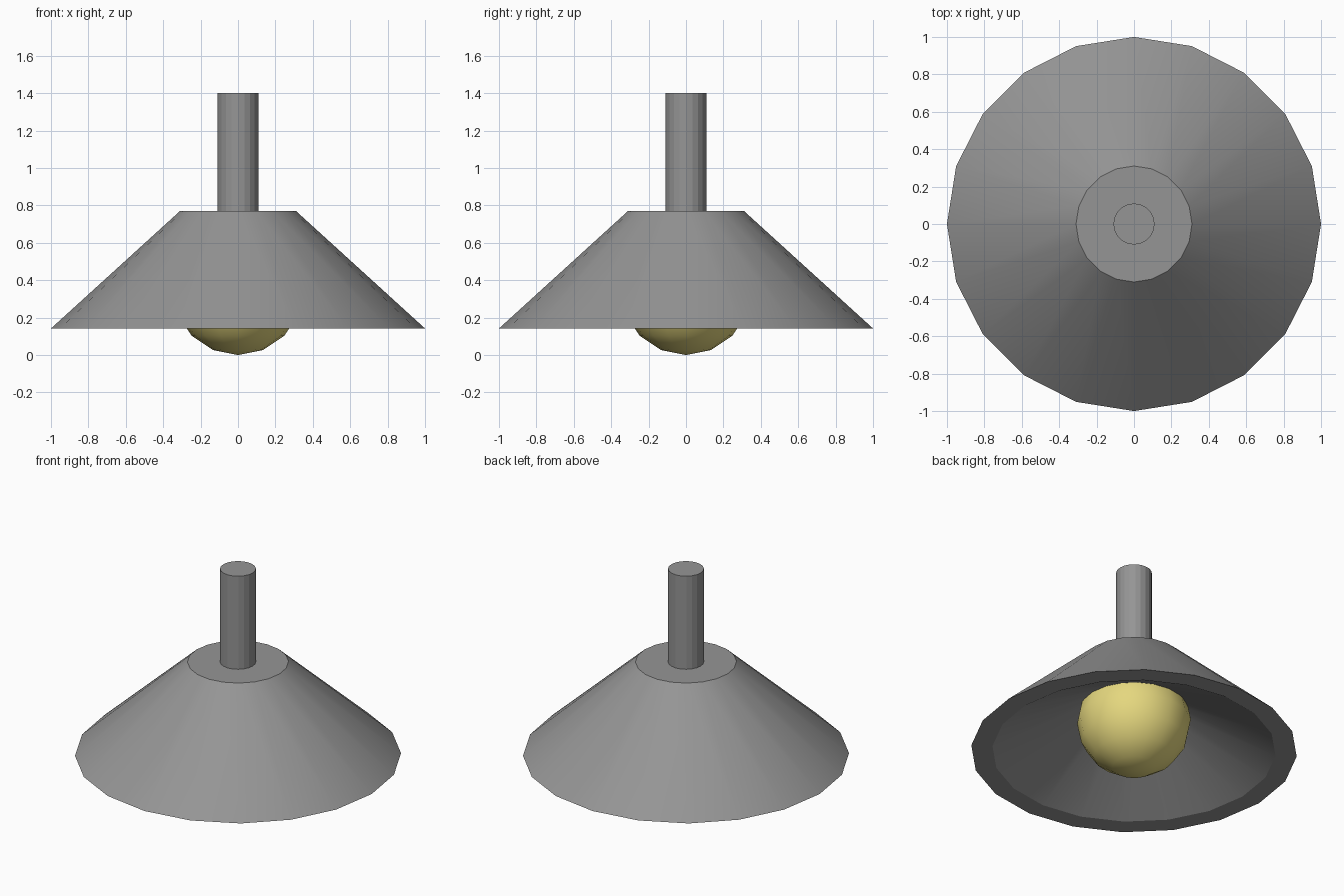
import bpy, bmesh, math

if "Cube" in bpy.data.objects:
    bpy.data.objects.remove(bpy.data.objects["Cube"])

SIDES = 20


def material(name, rgb):
    m = bpy.data.materials.new(name)
    m.diffuse_color = (*rgb, 1.0)
    m.use_nodes = True
    m.node_tree.nodes["Principled BSDF"].inputs["Base Color"].default_value = m.diffuse_color
    return m


def finish(name, bm, mat, smooth_angle=25):
    bmesh.ops.recalc_face_normals(bm, faces=bm.faces)
    mesh = bpy.data.meshes.new(name)
    bm.to_mesh(mesh)
    bm.free()
    mesh.materials.append(mat)
    ob = bpy.data.objects.new(name, mesh)
    bpy.context.collection.objects.link(ob)
    bpy.ops.object.select_all(action='DESELECT')
    ob.select_set(True)
    bpy.context.view_layer.objects.active = ob
    if smooth_angle:
        bpy.ops.object.shade_smooth_by_angle(angle=math.radians(smooth_angle))
    return ob


def lathe(name, profile, mat, smooth_angle=25):
    """Revolve (radius, z) points around z and cap both ends."""
    bm = bmesh.new()
    rings = [[bm.verts.new((r * math.cos(2 * math.pi * i / SIDES),
                            r * math.sin(2 * math.pi * i / SIDES), z))
              for i in range(SIDES)] for r, z in profile]
    for a, b in zip(rings, rings[1:]):
        for i in range(SIDES):
            j = (i + 1) % SIDES
            bm.faces.new((a[i], a[j], b[j], b[i]))
    bm.faces.new(rings[0])
    bm.faces.new(rings[-1])
    return finish(name, bm, mat, smooth_angle)


grey = material("grey metal", (0.30, 0.30, 0.30))
yellow = material("warm yellow", (0.78, 0.68, 0.21))

# Conical shade with a shallow hollow: outer top, outer rim, inner rim, ceiling
lathe("lamp_shade", [(0.31, 0.77), (1.0, 0.142), (0.87, 0.142), (0.27, 0.47)], grey)

# Hanging stem, flat-faced
lathe("stem", [(0.11, 0.765), (0.11, 1.40)], grey, smooth_angle=None)

# Round bulb, its top buried in the shade
bm = bmesh.new()
bmesh.ops.create_uvsphere(bm, u_segments=16, v_segments=8, radius=0.35)
bmesh.ops.translate(bm, verts=bm.verts, vec=(0, 0, 0.35))
finish("bulb", bm, yellow, 50)
